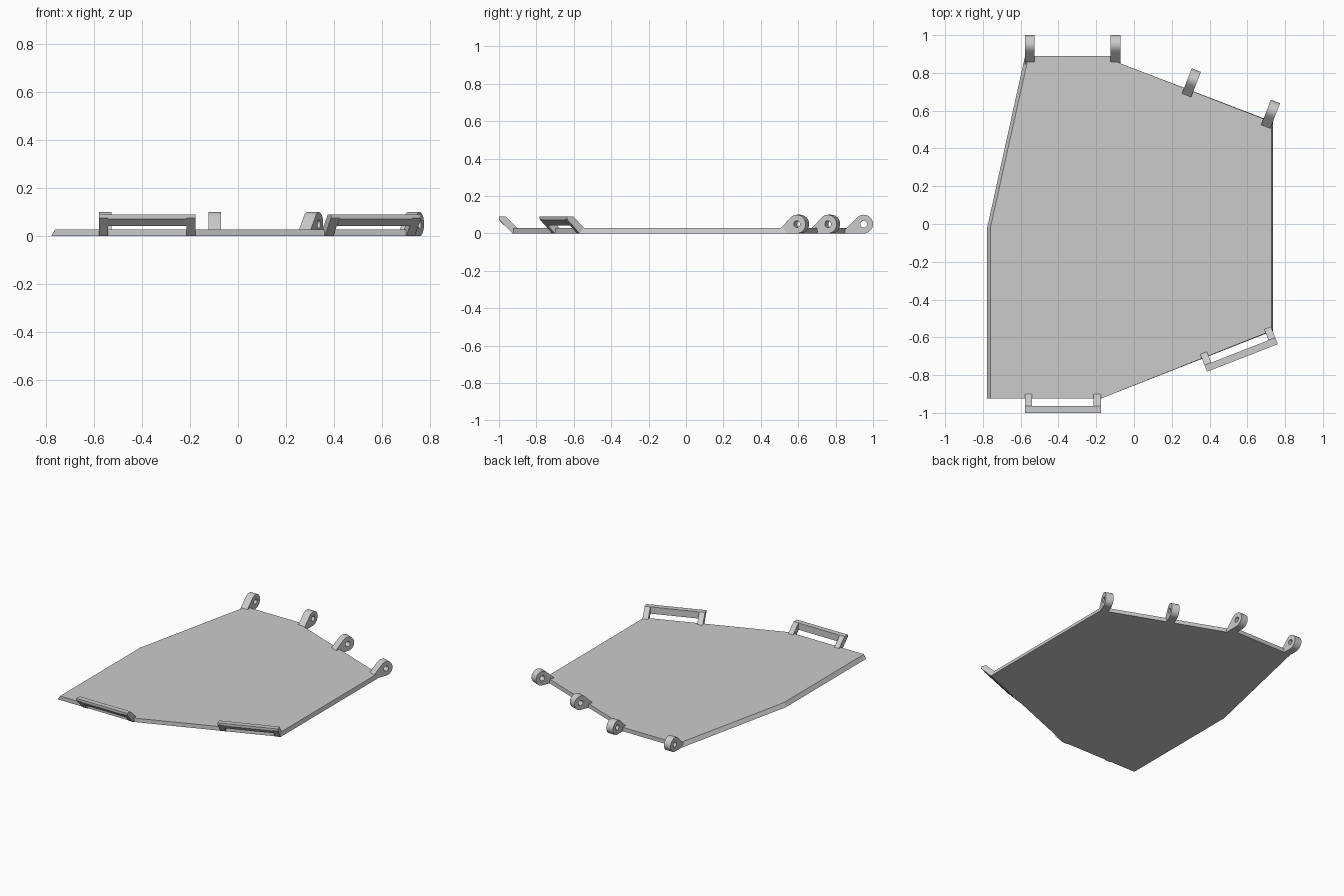
import bpy, bmesh, math
from mathutils import Matrix, Vector

if "Cube" in bpy.data.objects:
    bpy.data.objects.remove(bpy.data.objects["Cube"], do_unlink=True)

grey = bpy.data.materials.new("plain grey")
grey.use_nodes = True
grey.diffuse_color = (0.6, 0.6, 0.6, 1)
grey.node_tree.nodes["Principled BSDF"].inputs["Base Color"].default_value = (0.6, 0.6, 0.6, 1)

TILT = math.radians(21.3)
THICK = 0.028


def finish(bm, name, place=Matrix()):
    bmesh.ops.remove_doubles(bm, verts=bm.verts, dist=1e-5)
    bmesh.ops.recalc_face_normals(bm, faces=bm.faces)
    mesh = bpy.data.meshes.new(name)
    bm.to_mesh(mesh)
    bm.free()
    mesh.materials.append(grey)
    obj = bpy.data.objects.new(name, mesh)
    obj.matrix_world = place
    bpy.context.collection.objects.link(obj)
    return obj


def loft(bm, ring_a, ring_b):
    """Closed solid between two matching outlines."""
    a = [bm.verts.new(p) for p in ring_a]
    b = [bm.verts.new(p) for p in ring_b]
    bm.faces.new(a)
    bm.faces.new(b[::-1])
    for i in range(len(a)):
        j = (i + 1) % len(a)
        bm.faces.new((a[i], a[j], b[j], b[i]))


def extrude_x(bm, profile, x0, x1):
    loft(bm, [(x0, y, z) for y, z in profile], [(x1, y, z) for y, z in profile])


def placed(x, y, angle):
    return Matrix.Translation((x, y, 0)) @ Matrix.Rotation(angle, 4, "Z")


# Panel: bottom outline, with the inward shift of each top corner
outline = [(-0.777, -0.923, 0.017), (-0.172, -0.923, 0), (0.735, -0.566, -0.008),
           (0.735, 0.541, -0.008), (-0.09, 0.857, 0), (-0.11, 0.889, 0),
           (-0.577, 0.889, 0.019), (-0.777, -0.018, 0.017)]
bm = bmesh.new()
loft(bm, [(x, y, 0) for x, y, d in outline], [(x + d, y, THICK) for x, y, d in outline])
finish(bm, "panel")

# Handles: two slanted legs and a bar, outer edge on local y = 0
leg = [(0, 0.075), (0, 0.09), (0.037, 0.09), (0.105, 0.022), (0.105, 0), (0.072, 0)]
bar = [(0, 0.072), (0, 0.09), (0.037, 0.09), (0.037, 0.042), (0.03, 0.042)]
for name, place in (("front_handle", placed(-0.377, -1, 0)),
                    ("angled_handle", placed(0.574, -0.709, TILT))):
    bm = bmesh.new()
    extrude_x(bm, leg, -0.201, -0.163)
    extrude_x(bm, leg, 0.163, 0.201)
    extrude_x(bm, bar, -0.163, 0.163)
    finish(bm, name, place)


# Hinge lugs: drop-shaped plate with a round pin hole
def hinge(name, place):
    r, hole, half, n = 0.05, 0.018, 0.026, 32
    outer, inner = [], []
    for i in range(n):
        a = 2 * math.pi * i / n
        y, z = math.cos(a), math.sin(a)
        inner.append((hole * y, r + hole * z))
        outer.append((r * y, r + r * z))
    # pull the arc between the slope tangent and the base out to the foot
    k0, k1 = n * 3 // 8, n * 3 // 4
    reach = [(-0.1207, 0.0)]
    top, low = Vector(outer[k0]), Vector(outer[k1])
    foot = Vector(reach[0])
    mid = (k0 + k1) // 2
    for i in range(k0, k1 + 1):
        if i <= mid:
            p = top.lerp(foot, (i - k0) / (mid - k0))
        else:
            p = foot.lerp(low, (i - mid) / (k1 - mid))
        outer[i] = tuple(p)
    bm = bmesh.new()
    rings = [[bm.verts.new((x, y, z)) for y, z in ring]
             for ring, x in ((outer, -half), (outer, half), (inner, half), (inner, -half))]
    for s in range(4):
        a, b = rings[s], rings[(s + 1) % 4]
        for i in range(n):
            j = (i + 1) % n
            bm.faces.new((a[i], a[j], b[j], b[i]))
    obj = finish(bm, name, place)
    bpy.ops.object.select_all(action="DESELECT")
    obj.select_set(True)
    bpy.context.view_layer.objects.active = obj
    bpy.ops.object.shade_smooth_by_angle(angle=math.radians(30))


hinge("left_rear_hinge", placed(0.731, 0.602, -TILT))
hinge("left_inner_hinge", placed(0.312, 0.768, -TILT))
hinge("right_inner_hinge", placed(-0.0975, 0.95, 0))
hinge("right_rear_hinge", placed(-0.552, 0.95, 0))
